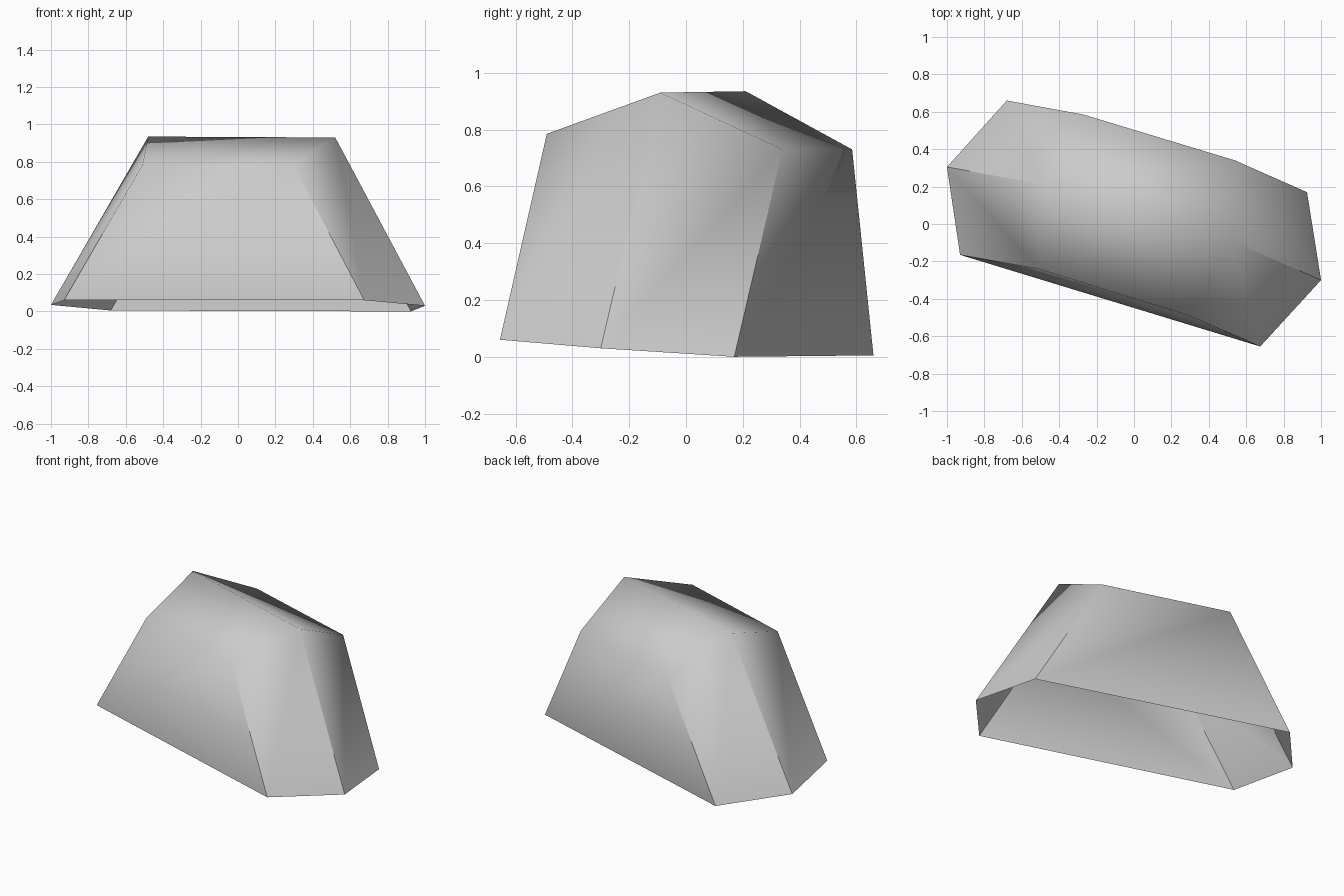
import bpy
import bmesh

cube = bpy.data.objects.get("Cube")
if cube:
    bpy.data.objects.remove(cube, do_unlink=True)

# Plain grey material
grey = bpy.data.materials.new("light_grey")
grey.use_nodes = True
colour = (0.6, 0.6, 0.6, 1)
grey.diffuse_color = colour
grey.node_tree.nodes["Principled BSDF"].inputs["Base Color"].default_value = colour

# Six-sided open foot and the smaller, ridged upper rim
foot = [(-1, 0.305, 0.035), (-0.93, -0.165, 0.06), (0.675, -0.655, 0.06),
        (1, -0.3, 0.03), (0.925, 0.17, 0), (-0.68, 0.66, 0.005)]
rim = [(-0.48, 0.21, 0.935), (-0.51, -0.24, 0.785), (0.295, -0.49, 0.785),
       (0.52, -0.09, 0.93), (0.54, 0.34, 0.73), (-0.27, 0.585, 0.73)]

bm = bmesh.new()
low = [bm.verts.new(p) for p in foot]
high = [bm.verts.new(p) for p in rim]

# Sloping walls
for i in range(len(low)):
    j = (i + 1) % len(low)
    bm.faces.new((low[i], low[j], high[j], high[i]))

# Two roof slopes meeting at the ridge
bm.faces.new(high[:4])
bm.faces.new((high[0], high[3], high[4], high[5]))

# Smooth roof and rim, crisp corners between walls
for face in bm.faces:
    face.smooth = True
for a, b in zip(low, high):
    bm.edges.get((a, b)).smooth = False

mesh = bpy.data.meshes.new("tapered_shell")
bm.to_mesh(mesh)
bm.free()
mesh.materials.append(grey)
shell = bpy.data.objects.new("tapered_shell", mesh)
bpy.context.collection.objects.link(shell)
